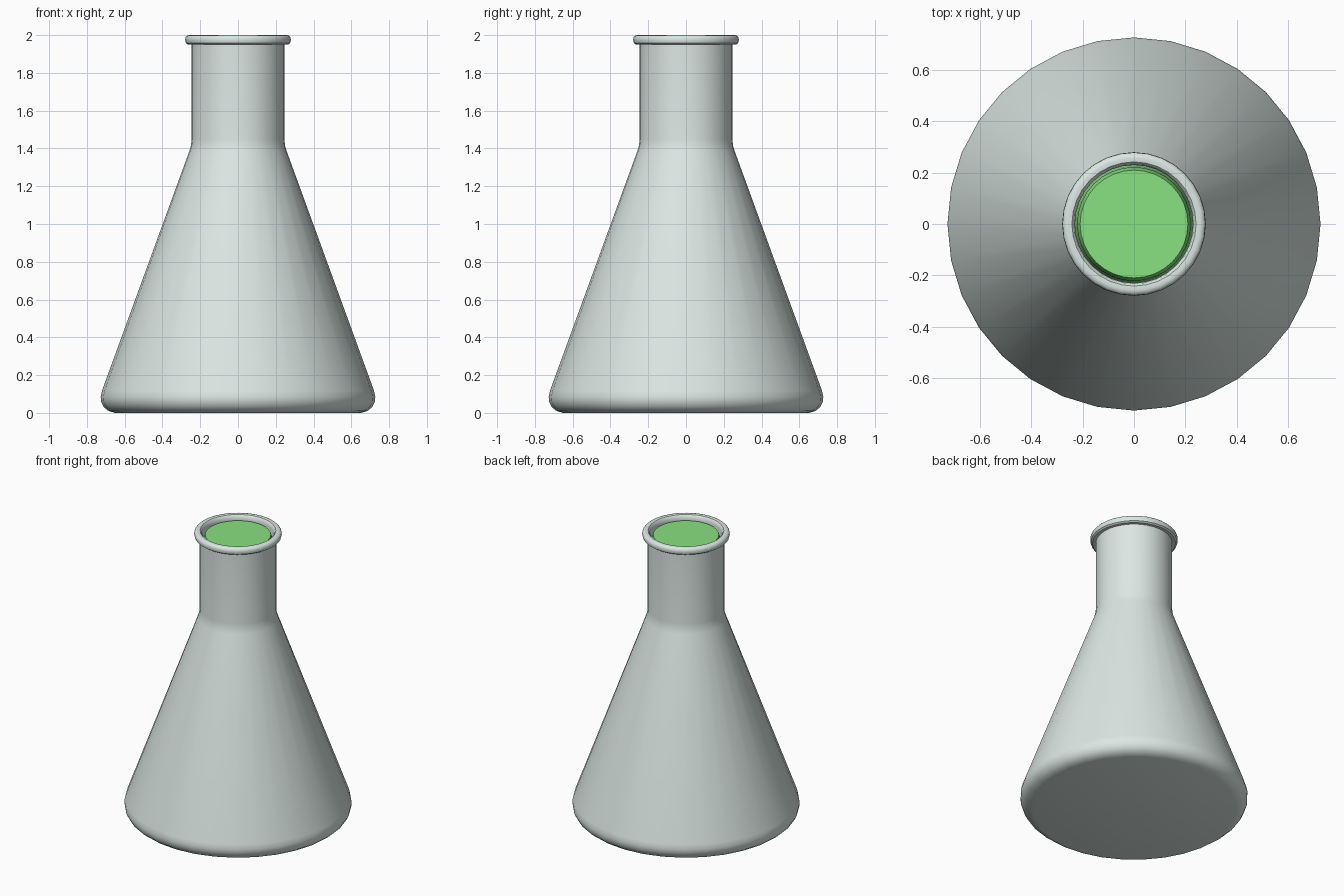
import bpy, math

if "Cube" in bpy.data.objects:
    bpy.data.objects.remove(bpy.data.objects["Cube"])

SIDES = 32

def material(name, color):
    m = bpy.data.materials.new(name)
    m.diffuse_color = color
    m.use_nodes = True
    m.node_tree.nodes["Principled BSDF"].inputs["Base Color"].default_value = m.diffuse_color
    return m

def lathe(name, profile, mat, angle=35):
    """Revolve (radius, z) points about z; radius 0 becomes a single pole."""
    verts, rows, faces = [], [], []
    for r, z in profile:
        n = 1 if r == 0 else SIDES
        rows.append([len(verts) + i % n for i in range(SIDES)])
        verts += [(r * math.cos(2 * math.pi * i / SIDES),
                   r * math.sin(2 * math.pi * i / SIDES), z) for i in range(n)]
    for a, b in zip(rows, rows[1:]):
        for i in range(SIDES):
            j = (i + 1) % SIDES
            faces.append(tuple(dict.fromkeys((a[i], a[j], b[j], b[i]))))
    mesh = bpy.data.meshes.new(name)
    mesh.from_pydata(verts, [], faces)
    mesh.materials.append(mat)
    ob = bpy.data.objects.new(name, mesh)
    bpy.context.collection.objects.link(ob)
    bpy.ops.object.select_all(action='DESELECT')
    ob.select_set(True)
    bpy.context.view_layer.objects.active = ob
    bpy.ops.object.shade_smooth_by_angle(angle=math.radians(angle))
    return ob

glass = material("glass", (0.71, 0.8, 0.77, 1))
green = material("green_liquid", (0.25, 0.75, 0.22, 1))

# glass shell: rounded foot, cone, neck, rolled lip, then the inner wall
outer = [(0, 0), (0.65, 0), (0.685, 0.01), (0.71, 0.03), (0.724, 0.058),
         (0.727, 0.085), (0.72, 0.118), (0.258, 1.385), (0.249, 1.415),
         (0.245, 1.45), (0.245, 1.95)]
lip = [(0.265, 1.95), (0.276, 1.958), (0.28, 1.973), (0.278, 1.988),
       (0.27, 1.997), (0.258, 2.0), (0.242, 1.998), (0.234, 1.99)]
inner = [(0.23, 1.97), (0.23, 1.45), (0.234, 1.41), (0.243, 1.38),
         (0.703, 0.118), (0.708, 0.085), (0.695, 0.045), (0.65, 0.02), (0, 0.02)]
lathe("flask_glass", outer + lip + inner, glass)

# liquid filling the flask up to just below the lip
liquid = [(0, 0.025), (0.645, 0.025), (0.69, 0.05), (0.702, 0.085),
          (0.697, 0.118), (0.237, 1.38), (0.228, 1.41), (0.224, 1.45),
          (0.222, 1.93), (0.21, 1.97), (0, 1.97)]
lathe("liquid", liquid, green)
